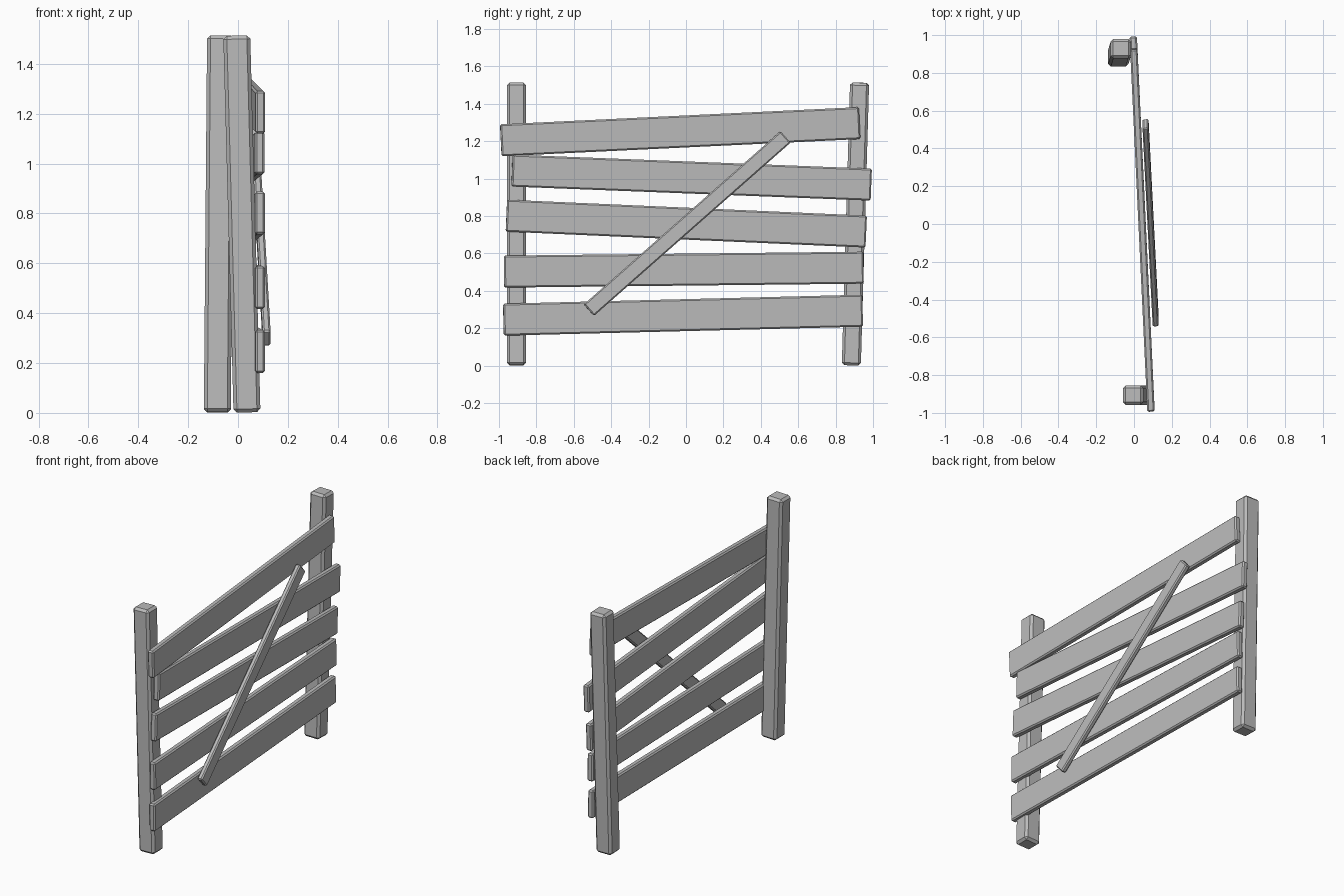
import bpy, bmesh
from mathutils import Vector, Matrix

cube = bpy.data.objects.get("Cube")
if cube:
    bpy.data.objects.remove(cube, do_unlink=True)

# One plain grey for all timber
grey = bpy.data.materials.new("timber_grey")
grey.use_nodes = True
colour = (0.5, 0.5, 0.5, 1)
grey.diffuse_color = colour
bsdf = next(n for n in grey.node_tree.nodes if n.type == 'BSDF_PRINCIPLED')
bsdf.inputs["Base Color"].default_value = colour


def beam(name, start, end, thick, width, bevel):
    """Chamfered box from start to end; thick runs across x, width across the beam."""
    a, b = Vector(start), Vector(end)
    along = (b - a).normalized()
    x = Vector((1, 0, 0))
    x = (x - along * x.dot(along)).normalized()
    y = along.cross(x)
    bm = bmesh.new()
    bmesh.ops.create_cube(bm, size=1)
    bmesh.ops.scale(bm, vec=(thick, width, (b - a).length), verts=bm.verts)
    bmesh.ops.bevel(bm, geom=bm.edges[:], offset=bevel, segments=1,
                    affect='EDGES', profile=0.5)
    frame = Matrix((x, y, along)).transposed().to_4x4()
    frame.translation = (a + b) / 2
    mesh = bpy.data.meshes.new(name)
    bm.to_mesh(mesh)
    bm.free()
    mesh.materials.append(grey)
    obj = bpy.data.objects.new(name, mesh)
    obj.matrix_world = frame
    bpy.context.collection.objects.link(obj)


# Leaning posts
beam("front_post", (0.036, -0.906, 0.002), (-0.005, -0.906, 1.513), 0.108, 0.102, 0.014)
beam("back_post", (-0.083, 0.884, 0.002), (-0.07, 0.928, 1.513), 0.108, 0.102, 0.014)


# Crooked boards, all lying in one slightly turned plane
def on_fence(y, z):
    return (0.043 - 0.0475 * y, y, z)


boards = [
    ((-0.99, 1.205), (0.928, 1.297)),
    ((-0.93, 1.043), (0.99, 0.968)),
    ((-0.96, 0.802), (0.963, 0.717)),
    ((-0.973, 0.503), (0.949, 0.524)),
    ((-0.976, 0.246), (0.944, 0.294)),
]
for i, (front, back) in enumerate(boards):
    beam(f"board_{i + 1}", on_fence(*front), on_fence(*back), 0.039, 0.171, 0.008)

# Diagonal brace
beam("diagonal_brace", (0.115, -0.519, 0.297), (0.061, 0.532, 1.223), 0.032, 0.082, 0.007)
